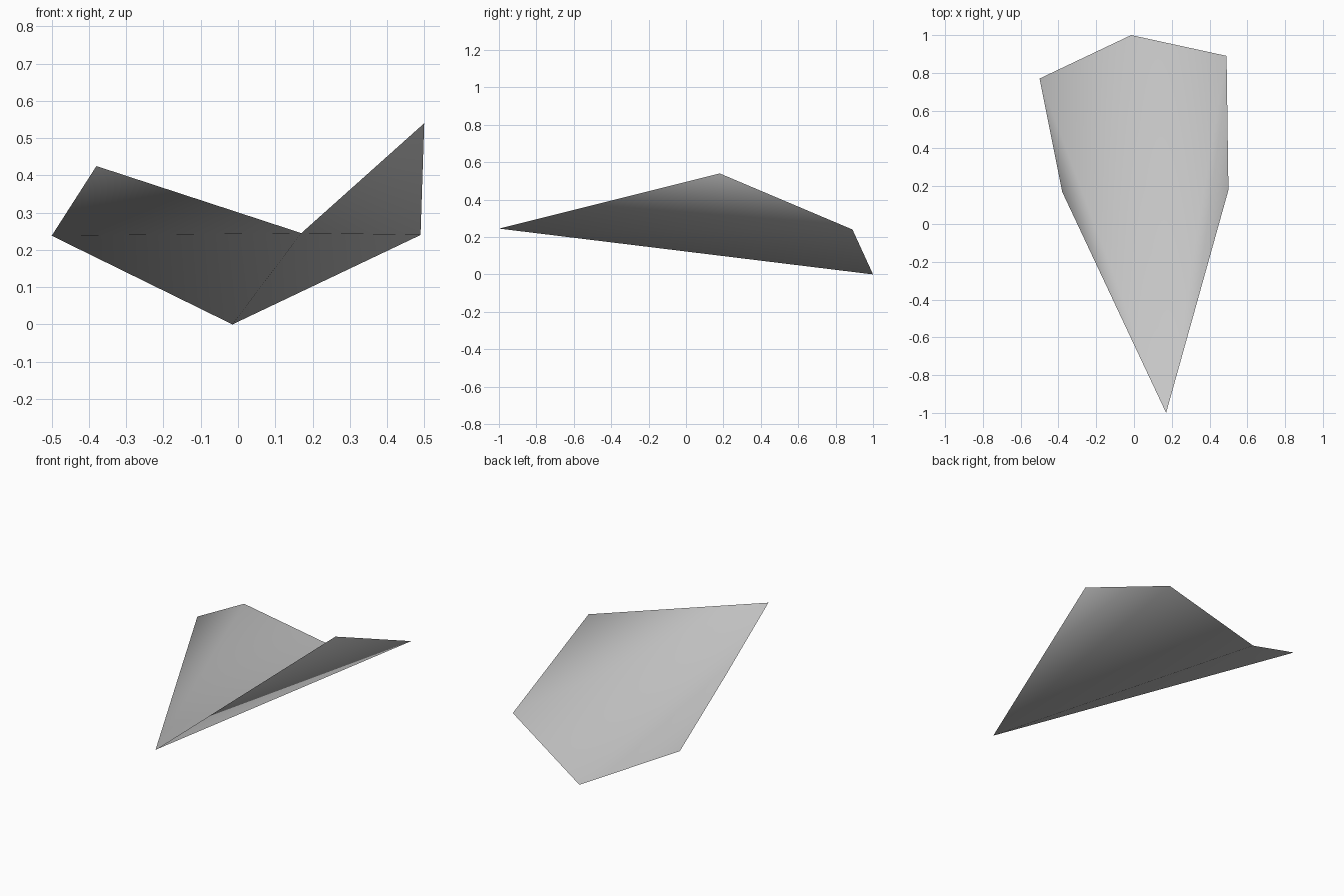
import bpy
import bmesh

# Remove the default cube
cube = bpy.data.objects.get("Cube")
if cube:
    bpy.data.objects.remove(cube, do_unlink=True)

# Single matte colour
grey = bpy.data.materials.new("light_grey")
grey.use_nodes = True
colour = (0.6, 0.6, 0.6, 1.0)
grey.diffuse_color = colour
grey.node_tree.nodes["Principled BSDF"].inputs["Base Color"].default_value = colour

# Folded sheet: a nose point and the rim running from left flap to right flap
nose_point = (0.17, -1.0, 0.245)
rim_points = [
    (0.50, 0.18, 0.54),    # left flap tip
    (0.49, 0.89, 0.24),    # left rear corner
    (-0.015, 1.0, 0.0),    # tail of the keel fold
    (-0.50, 0.77, 0.238),  # right rear corner
    (-0.38, 0.17, 0.425),  # right flap tip
]

# Fan the panels out from the nose so every fold meets there
bm = bmesh.new()
nose = bm.verts.new(nose_point)
rim = [bm.verts.new(p) for p in rim_points]
for a, b in zip(rim, rim[1:]):
    panel = bm.faces.new((nose, a, b))
    panel.smooth = True

mesh = bpy.data.meshes.new("folded_sheet")
bm.to_mesh(mesh)
bm.free()
mesh.materials.append(grey)
sheet = bpy.data.objects.new("folded_sheet", mesh)
bpy.context.collection.objects.link(sheet)
